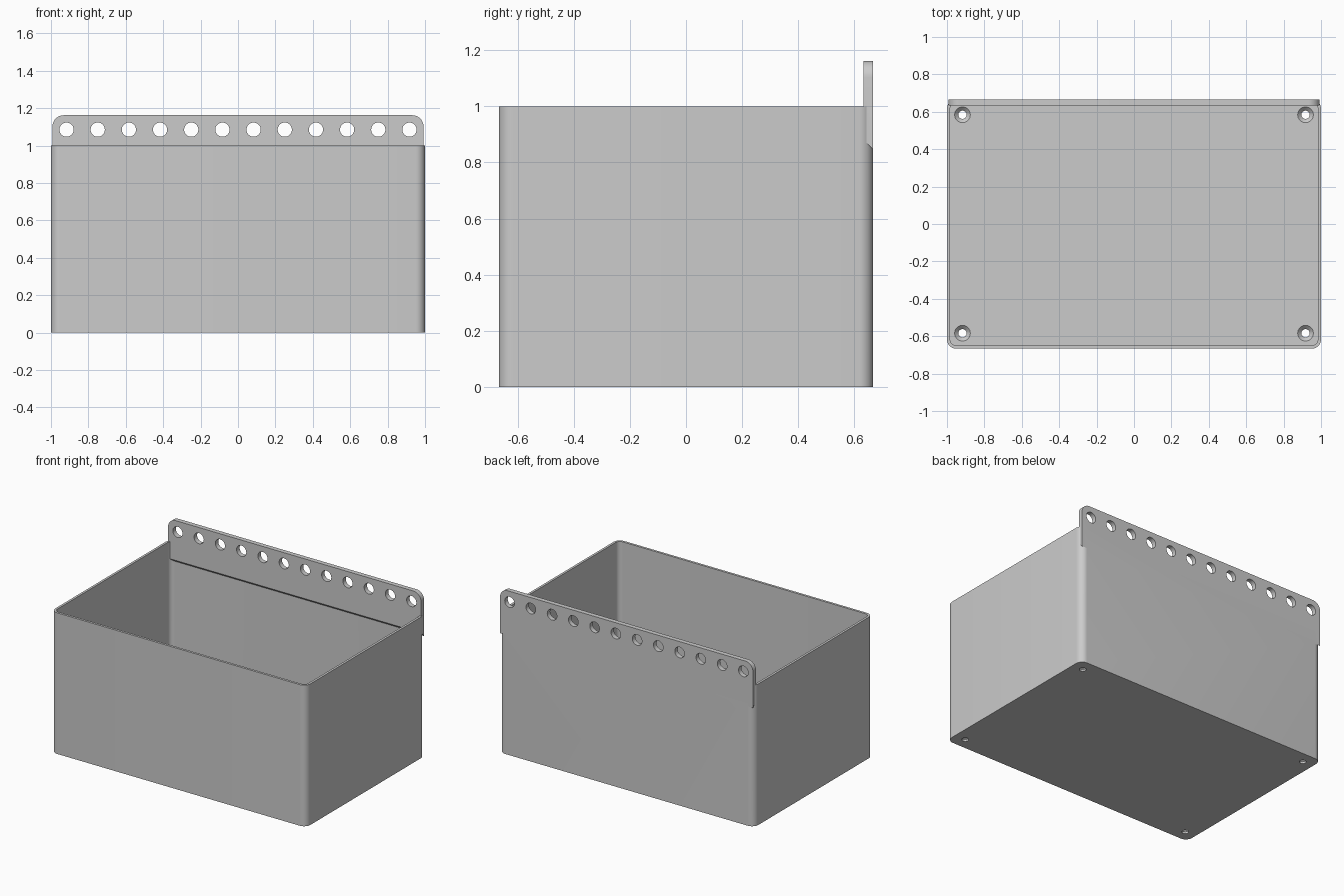
import bpy, bmesh, math
from mathutils import Matrix

cube = bpy.data.objects.get("Cube")
if cube:
    bpy.data.objects.remove(cube, do_unlink=True)

HALF_X, HALF_Y, HEIGHT = 1.0, 0.6667, 1.0
WALL, FLOOR, RADIUS = 0.0167, 0.0333, 0.05

grey = bpy.data.materials.new("light grey plastic")
grey.use_nodes = True
grey.diffuse_color = (0.6, 0.6, 0.6, 1)
grey.node_tree.nodes["Principled BSDF"].inputs["Base Color"].default_value = (0.6, 0.6, 0.6, 1)


def make_object(name, bm):
    bmesh.ops.recalc_face_normals(bm, faces=bm.faces[:])
    mesh = bpy.data.meshes.new(name)
    bm.to_mesh(mesh)
    bm.free()
    mesh.materials.append(grey)
    obj = bpy.data.objects.new(name, mesh)
    bpy.context.collection.objects.link(obj)
    return obj


def extrude_profile(bm, points, offset):
    face = bm.faces.new([bm.verts.new(p) for p in points])
    moved = bmesh.ops.extrude_face_region(bm, geom=[face])["geom"]
    verts = [v for v in moved if isinstance(v, bmesh.types.BMVert)]
    bmesh.ops.translate(bm, verts=verts, vec=offset)


def rounded_box(name, hx, hy, z0, z1, radius):
    bm = bmesh.new()
    corners = [(-hx, -hy, z0), (hx, -hy, z0), (hx, hy, z0), (-hx, hy, z0)]
    extrude_profile(bm, corners, (0, 0, z1 - z0))
    upright = [e for e in bm.edges if abs(e.verts[0].co.z - e.verts[1].co.z) > 0.1]
    bmesh.ops.bevel(bm, geom=upright, offset=radius, segments=10, profile=0.5, affect='EDGES')
    return make_object(name, bm)


def combine(target, tool, operation):
    mod = target.modifiers.new(operation, 'BOOLEAN')
    mod.operation = operation
    mod.solver = 'EXACT'
    mod.object = tool
    bpy.context.view_layer.objects.active = target
    bpy.ops.object.modifier_apply(modifier=mod.name)
    bpy.data.objects.remove(tool, do_unlink=True)


# Open bin with rounded upright corners
storage_bin = rounded_box("storage_bin", HALF_X, HALF_Y, 0, HEIGHT, RADIUS)
cavity = rounded_box("cavity_cutter", HALF_X - WALL, HALF_Y - WALL, FLOOR, HEIGHT + 0.3, RADIUS - WALL)
combine(storage_bin, cavity, 'DIFFERENCE')

# Hanging rail along the back, with a sloped underside and rounded top corners
RAIL_X, RAIL_TOP, RAIL_THICK = 0.992, 1.162, 0.0333
bm = bmesh.new()
front_y = HALF_Y - RAIL_THICK
profile = [(front_y, RAIL_TOP), (front_y, 0.88), (HALF_Y, 0.846), (HALF_Y, RAIL_TOP)]
extrude_profile(bm, [(-RAIL_X, y, z) for y, z in profile], (2 * RAIL_X, 0, 0))
top_ends = [e for e in bm.edges
            if all(v.co.z > 1.1 for v in e.verts) and abs(e.verts[0].co.x - e.verts[1].co.x) < 0.01]
bmesh.ops.bevel(bm, geom=top_ends, offset=0.06, segments=10, profile=0.5, affect='EDGES')
combine(storage_bin, make_object("hanging_rail", bm), 'UNION')

# Row of round holes through the rail
bm = bmesh.new()
for i in range(12):
    place = Matrix.Translation(((i - 5.5) / 6, HALF_Y, 1.085)) @ Matrix.Rotation(math.pi / 2, 4, 'X')
    bmesh.ops.create_cone(bm, cap_ends=True, segments=32, radius1=0.038, radius2=0.038,
                          depth=0.2, matrix=place)
combine(storage_bin, make_object("rail_hole_cutter", bm), 'DIFFERENCE')

# Countersunk screw holes in the floor corners
SCREW, HEAD = 0.022, 0.042
sink = HEAD - SCREW
for sx in (-1, 1):
    for sy in (-1, 1):
        bm = bmesh.new()
        outline = [(0, -0.1), (SCREW, -0.1), (SCREW, FLOOR - sink), (HEAD, FLOOR), (HEAD, 0.1), (0, 0.1)]
        verts = [bm.verts.new((r, 0, z)) for r, z in outline]
        edges = [bm.edges.new(pair) for pair in zip(verts, verts[1:])]
        bmesh.ops.spin(bm, geom=verts + edges, cent=(0, 0, 0), axis=(0, 0, 1),
                       angle=2 * math.pi, steps=32)
        bmesh.ops.remove_doubles(bm, verts=bm.verts[:], dist=0.0001)
        bmesh.ops.translate(bm, verts=bm.verts[:], vec=(sx * 0.917, sy * 0.584, 0))
        combine(storage_bin, make_object("screw_hole_cutter", bm), 'DIFFERENCE')

# Smooth curved corners and hole walls, keep real edges sharp
bpy.ops.object.select_all(action='DESELECT')
storage_bin.select_set(True)
bpy.context.view_layer.objects.active = storage_bin
bpy.ops.object.shade_smooth_by_angle(angle=math.radians(30))
